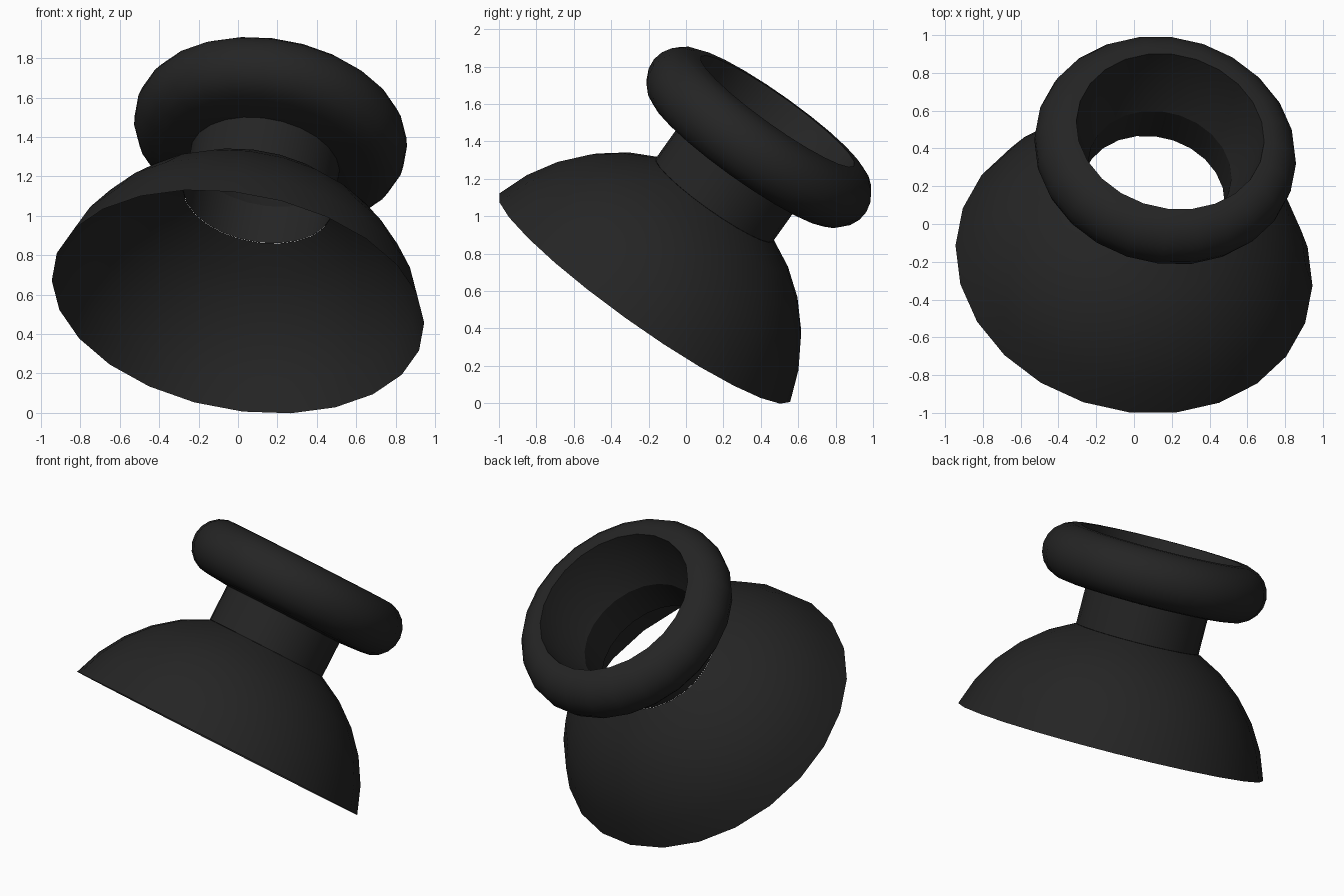
import bpy, bmesh, math
from math import cos, sin, radians
from mathutils import Matrix, Vector

if "Cube" in bpy.data.objects:
    bpy.data.objects.remove(bpy.data.objects["Cube"], do_unlink=True)

# Matte black rubber
rubber = bpy.data.materials.new("black_rubber")
rubber.use_nodes = True
rubber.diffuse_color = (0.018, 0.018, 0.018, 1)
rubber.node_tree.nodes["Principled BSDF"].inputs["Base Color"].default_value = rubber.diffuse_color

# Tilted frame: origin at the centre of the dome's open rim
axis = Vector((0.155, 0.573, 0.805)).normalized()
across = axis.cross(Vector((0, 0, 1))).normalized()
down = axis.cross(across)
tilt = Matrix((across, down, axis)).transposed().to_4x4()
tilt.translation = (0, -0.22, 0.565)


def lathe(name, profile, sides, start=0.0):
    """Turn a (radius, height) profile around the tilted axis."""
    bm = bmesh.new()
    rings = []
    for r, h in profile:
        angles = [start + math.tau * i / sides for i in range(sides)]
        rings.append([bm.verts.new((r * cos(a), r * sin(a), h)) for a in angles])
    for low, high in zip(rings, rings[1:]):
        for i in range(sides):
            j = (i + 1) % sides
            bm.faces.new((low[i], low[j], high[j], high[i]))
    mesh = bpy.data.meshes.new(name)
    bm.to_mesh(mesh)
    bm.free()
    mesh.materials.append(rubber)
    obj = bpy.data.objects.new(name, mesh)
    obj.matrix_world = tilt
    bpy.context.collection.objects.link(obj)
    bpy.ops.object.select_all(action='DESELECT')
    obj.select_set(True)
    bpy.context.view_layer.objects.active = obj
    bpy.ops.object.shade_smooth_by_angle(angle=radians(35))
    return obj


def arc(centre_r, centre_h, radius, first, last, steps):
    """Points on a circular arc; angles in degrees from the outward direction."""
    angles = [radians(first + (last - first) * i / steps) for i in range(steps + 1)]
    return [(centre_r + radius * cos(a), centre_h + radius * sin(a)) for a in angles]


phase = radians(10.8)
neck_radius, neck_bottom, neck_top = 0.384, 0.65, 0.88

# Open spherical skirt
dome = arc(0, -0.266, 0.993, 15.5, 67.2, 5)
lathe("dome", dome, 24, phase)

# Hollow neck
lathe("neck", [(neck_radius, neck_bottom), (neck_radius, neck_top)], 24, phase)

# Thumb cap: underside, rounded rim and dished inside
rim = arc(0.525, 1.065, 0.175, -90, 97, 10)
dish = [(0.47, 1.06), (neck_radius, neck_top)]
lathe("thumb_cap", [(neck_radius, neck_top)] + rim + dish, 24, phase)
